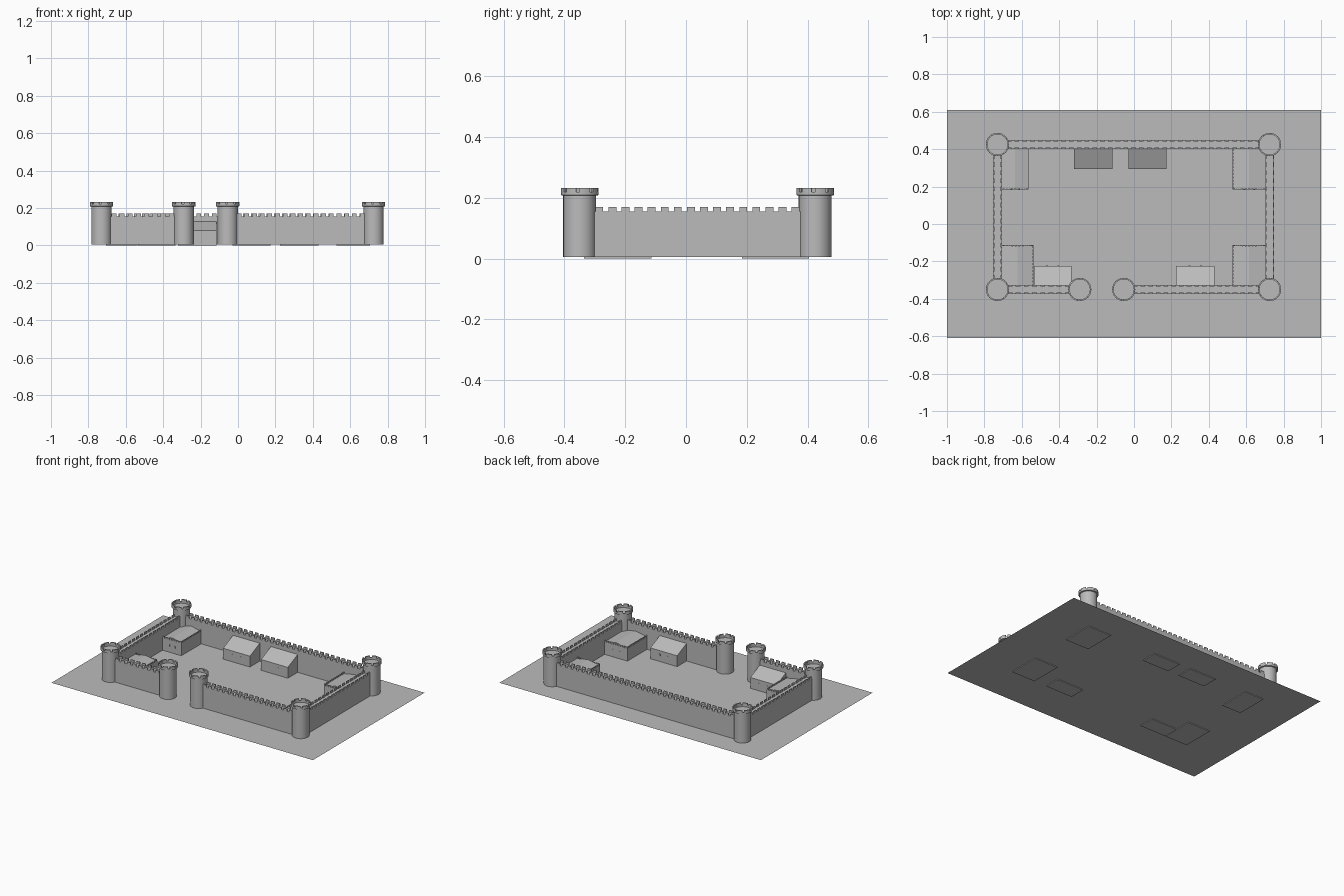
import bpy, bmesh
from math import pi, cos, sin

cube = bpy.data.objects.get("Cube")
if cube:
    bpy.data.objects.remove(cube)

stone = bpy.data.materials.new("grey stone")
stone.use_nodes = True
grey = (0.5, 0.5, 0.5, 1)
stone.diffuse_color = grey
stone.node_tree.nodes["Principled BSDF"].inputs["Base Color"].default_value = grey


def finish(name, bm, smooth=False):
    bmesh.ops.recalc_face_normals(bm, faces=bm.faces)
    mesh = bpy.data.meshes.new(name)
    bm.to_mesh(mesh)
    bm.free()
    mesh.materials.append(stone)
    obj = bpy.data.objects.new(name, mesh)
    bpy.context.collection.objects.link(obj)
    if smooth:
        bpy.context.view_layer.objects.active = obj
        obj.select_set(True)
        bpy.ops.object.shade_smooth_by_angle(angle=pi / 6)
        obj.select_set(False)


def box(bm, x0, x1, y0, y1, z0, z1):
    """Add a box and return its vertices."""
    verts = bmesh.ops.create_cube(bm, size=1)["verts"]
    for v in verts:
        v.co.x = x1 if v.co.x > 0 else x0
        v.co.y = y1 if v.co.y > 0 else y0
        v.co.z = z1 if v.co.z > 0 else z0
    return verts


def merlons(bm, along_x, a, b, c0, c1, z0, z1, pitch):
    """Row of merlons from a to b, across the band c0 to c1."""
    count = max(1, round((b - a) / pitch))
    step = (b - a) / count
    for i in range(count):
        m0, m1 = a + (i + 0.2) * step, a + (i + 0.8) * step
        if along_x:
            box(bm, m0, m1, c0, c1, z0, z1)
        else:
            box(bm, c0, c1, m0, m1, z0, z1)


GROUND = 0.005
WALL_TOP = 0.155

# Ground
bm = bmesh.new()
bmesh.ops.create_grid(bm, x_segments=1, y_segments=1, size=1)
for v in bm.verts:
    v.co.y *= 0.61
    v.co.z = GROUND
finish("ground", bm)


# Curtain walls with a parapet on both edges
def wall(name, along_x, a, b, c):
    bm = bmesh.new()
    h, t = 0.023, 0.006
    if along_x:
        box(bm, a, b, c - h, c + h, GROUND, WALL_TOP)
    else:
        box(bm, c - h, c + h, a, b, GROUND, WALL_TOP)
    for edge in (c - h, c + h - t):
        merlons(bm, along_x, a, b, edge, edge + t, WALL_TOP, 0.17, 0.042)
    finish(name, bm)


LEFT, RIGHT, FRONT, BACK = -0.73, 0.725, -0.35, 0.425
GATE = (-0.29, -0.055)
wall("back_wall", True, LEFT, RIGHT, BACK)
wall("front_wall_short", True, LEFT, GATE[0], FRONT)
wall("front_wall_long", True, GATE[1], RIGHT, FRONT)
wall("side_wall_west", False, FRONT, BACK, LEFT)
wall("side_wall_east", False, FRONT, BACK, RIGHT)


# Round towers: a turned profile closed by a floor, then merlons on the rim
def tower(name, x, y):
    bm = bmesh.new()
    n = 32
    profile = [(0.054, GROUND), (0.054, 0.207), (0.062, 0.209), (0.062, 0.22),
               (0.054, 0.22), (0.054, 0.207)]
    rings = [[bm.verts.new((x + r * cos(2 * pi * i / n), y + r * sin(2 * pi * i / n), z))
              for i in range(n)] for r, z in profile]
    for lower, upper in zip(rings, rings[1:]):
        for i in range(n):
            j = (i + 1) % n
            bm.faces.new((lower[i], lower[j], upper[j], upper[i]))
    bm.faces.new(rings[-1])
    rim = [f for f in bm.faces if all(abs(v.co.z - 0.22) < 1e-4 for v in f.verts)]
    raised = [f for i, f in enumerate(rim) if i % 4 < 3]
    result = bmesh.ops.extrude_face_region(bm, geom=raised)
    for v in result["geom"]:
        if isinstance(v, bmesh.types.BMVert):
            v.co.z = 0.232
    bmesh.ops.delete(bm, geom=raised, context="FACES")
    finish(name, bm, True)


tower("tower_back_west", LEFT, BACK)
tower("tower_back_east", RIGHT, BACK)
tower("tower_front_west", LEFT, FRONT)
tower("tower_front_east", RIGHT, FRONT)
for side, gx in zip(("west", "east"), GATE):
    tower("gate_tower_" + side, gx, FRONT)


# Lean-to houses, high side against the wall
def house(name, x0, x1, y0, y1):
    bm = bmesh.new()
    inner = y0 if y0 > 0 else y1
    for v in box(bm, x0, x1, y0, y1, 0, 0.13):
        if v.co.z > 0.1 and abs(v.co.y - inner) < 1e-4:
            v.co.z = 0.08
    # small windows on the courtyard face
    for k in (0.35, 0.65):
        wx = x0 + k * (x1 - x0)
        box(bm, wx - 0.005, wx + 0.005, inner - 0.002, inner + 0.002, 0.045, 0.058)
    finish(name, bm)


house("back_house_west", -0.32, -0.115, 0.295, 0.405)
house("back_house_east", -0.03, 0.175, 0.295, 0.405)
house("front_house_west", -0.535, -0.335, -0.335, -0.225)
house("front_house_east", 0.225, 0.43, -0.335, -0.225)


# Corner halls: low pitched roof behind a small parapet
def hall(name, x0, x1, y0, y1):
    bm = bmesh.new()
    eave, ridge, t = 0.092, 0.108, 0.005
    mid = (x0 + x1) / 2
    box(bm, x0, x1, y0, y1, 0, eave)
    # pitched roof
    ends = [[bm.verts.new(p) for p in ((x0 + t, y, eave), (x1 - t, y, eave), (mid, y, ridge))]
            for y in (y0 + t, y1 - t)]
    for tri in ends:
        bm.faces.new(tri)
    for i, j in ((1, 2), (2, 0)):
        bm.faces.new((ends[0][i], ends[0][j], ends[1][j], ends[1][i]))
    # parapet on the courtyard edges
    edge = x0 if x0 > 0 else x1 - t
    merlons(bm, False, y0, y1, edge, edge + t, eave, 0.102, 0.018)
    gable = y0 if y0 > 0 else y1 - t
    merlons(bm, True, x0, x1, gable, gable + t, eave, 0.102, 0.018)
    # small windows on the gable face
    inner = y0 if y0 > 0 else y1
    for k in (0.35, 0.65):
        wx = x0 + k * (x1 - x0)
        box(bm, wx - 0.005, wx + 0.005, inner - 0.002, inner + 0.002, 0.045, 0.058)
    finish(name, bm)


hall("hall_back_west", -0.707, -0.563, 0.185, 0.405)
hall("hall_back_east", 0.527, 0.705, 0.185, 0.405)
hall("hall_front_west", -0.707, -0.537, -0.335, -0.113)
hall("hall_front_east", 0.527, 0.705, -0.335, -0.113)
